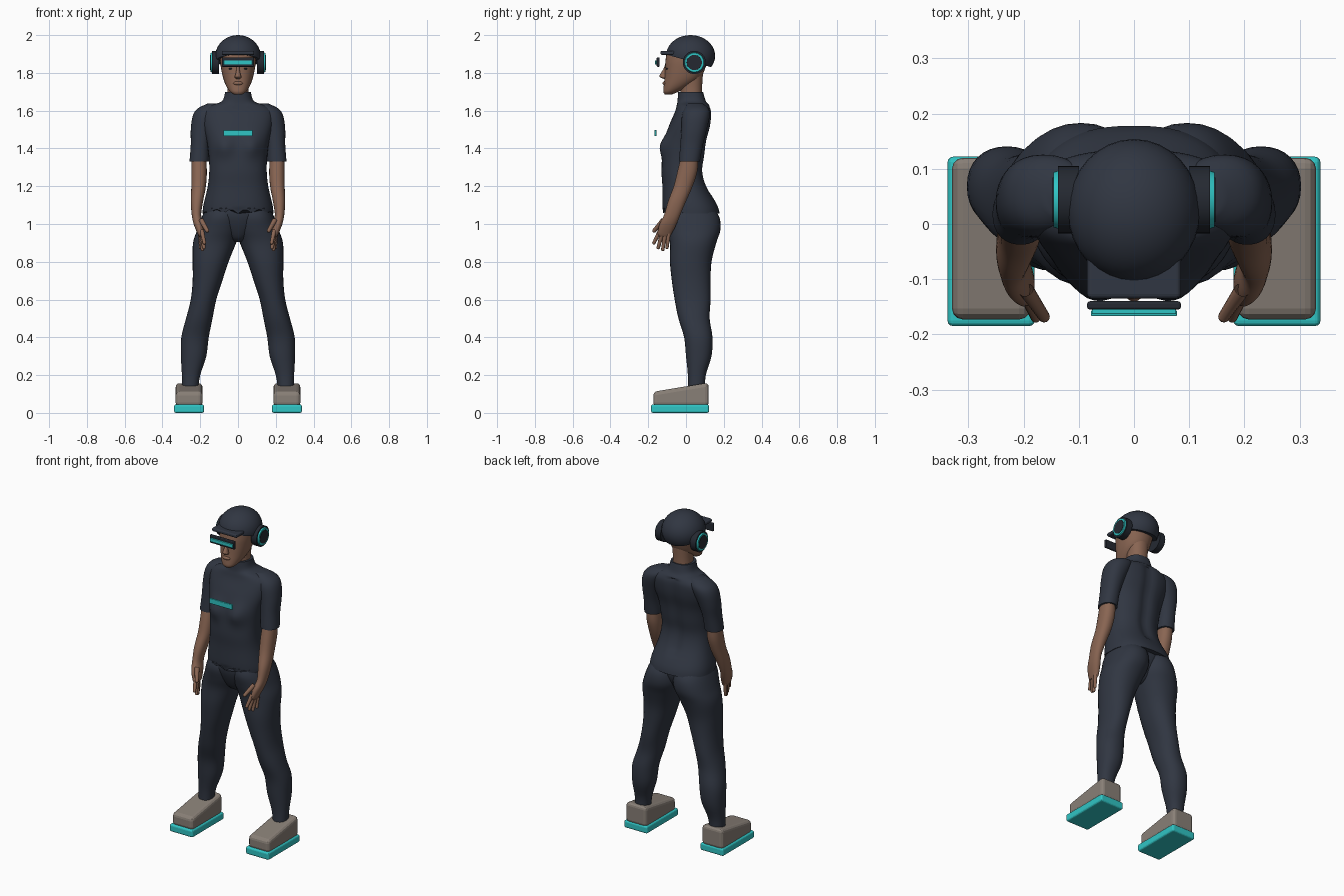
import bpy
import bmesh
import math
from mathutils import Vector, Matrix

default_cube = bpy.data.objects.get("Cube")
if default_cube:
    bpy.data.objects.remove(default_cube, do_unlink=True)


def make_material(name, red, green, blue):
    material = bpy.data.materials.new(name)
    material.use_nodes = True
    colour = (red, green, blue, 1)
    material.diffuse_color = colour
    material.node_tree.nodes["Principled BSDF"].inputs["Base Color"].default_value = colour
    return material


FABRIC = make_material("navy fabric", .030, .037, .054)
HARDWARE = make_material("dark plastic", .018, .022, .031)
SKIN = make_material("brown skin", .25, .13, .085)
TEAL = make_material("glowing teal", .03, .56, .56)
SHOE = make_material("warm grey shoe", .25, .215, .185)


def finish(name, bm, material, mirror=False, bevel=0, smooth=True):
    """Turn a bmesh into a finished object, optionally mirrored across x."""
    bmesh.ops.recalc_face_normals(bm, faces=bm.faces)
    mesh = bpy.data.meshes.new(name)
    bm.to_mesh(mesh)
    bm.free()
    mesh.materials.append(material)
    obj = bpy.data.objects.new(name, mesh)
    bpy.context.collection.objects.link(obj)
    if smooth:
        bpy.ops.object.select_all(action="DESELECT")
        obj.select_set(True)
        bpy.context.view_layer.objects.active = obj
        bpy.ops.object.shade_smooth_by_angle(angle=math.radians(50))
    if bevel:
        modifier = obj.modifiers.new("rounded edges", "BEVEL")
        modifier.width = bevel
        modifier.segments = 3
    if mirror:
        modifier = obj.modifiers.new("other side", "MIRROR")
        modifier.use_mirror_merge = False
    return obj


def spline(keys, steps=4):
    """Smoothly interpolate a list of slice tuples."""
    result = []
    for i in range(len(keys) - 1):
        a, b, c, d = (keys[max(i - 1, 0)], keys[i], keys[i + 1],
                      keys[min(i + 2, len(keys) - 1)])
        for step in range(steps):
            t = step / steps
            result.append([q + t / 2 * (r - p + t * (2 * p - 5 * q + 4 * r - s
                           + t * (3 * (q - r) + s - p)))
                           for p, q, r, s in zip(a, b, c, d)])
    result.append(list(keys[-1]))
    return result


def loft(name, slices, material, mirror=False, power=2.2, sides=32, shape=None):
    """Skin horizontal slices given as (z, x low, x high, y front, y back)."""
    bm = bmesh.new()
    rings = []
    for z, left, right, front, back in spline(slices):
        ring = []
        for k in range(sides):
            angle = math.tau * k / sides
            c, s = math.cos(angle), math.sin(angle)
            u = math.copysign(abs(c) ** (2 / power), c)
            v = math.copysign(abs(s) ** (2 / power), s)
            point = Vector(((left + right + u * (right - left)) / 2,
                            (front + back + v * (back - front)) / 2, z))
            if shape:
                shape(point)
            ring.append(bm.verts.new(point))
        rings.append(ring)
    for low, high in zip(rings, rings[1:]):
        for k in range(sides):
            n = (k + 1) % sides
            bm.faces.new((low[k], low[n], high[n], high[k]))
    bm.faces.new(rings[0])
    bm.faces.new(rings[-1])
    return finish(name, bm, material, mirror)


def centred(rows):
    return [(z, -half, half, front, back) for z, half, front, back in rows]


def box(name, low, high, material, bevel, mirror=False, shape=None):
    low, high = Vector(low), Vector(high)
    bm = bmesh.new()
    bmesh.ops.create_cube(bm, size=1)
    for vert in bm.verts:
        vert.co = (low + high) / 2 + vert.co * (high - low)
        if shape:
            shape(vert.co)
    return finish(name, bm, material, mirror, bevel, smooth=False)


def ball(name, centre, radii, material, mirror=False, cut=None):
    bm = bmesh.new()
    bmesh.ops.create_uvsphere(bm, u_segments=32, v_segments=20, radius=1)
    for vert in bm.verts:
        vert.co = Vector(centre) + vert.co * Vector(radii)
    if cut:
        geometry = bm.verts[:] + bm.edges[:] + bm.faces[:]
        bmesh.ops.bisect_plane(bm, geom=geometry, plane_co=cut[0],
                               plane_no=cut[1], clear_inner=True)
        bmesh.ops.holes_fill(bm, edges=[e for e in bm.edges if e.is_boundary])
    return finish(name, bm, material, mirror)


def finger(name, start, end, radius):
    start, end = Vector(start), Vector(end)
    axis = end - start
    turn = axis.to_track_quat("Z", "Y").to_matrix().to_4x4()
    bm = bmesh.new()
    bmesh.ops.create_cone(bm, segments=12, radius1=radius, radius2=radius * .75,
                          depth=axis.length, matrix=Matrix.Translation((start + end) / 2) @ turn)
    bmesh.ops.create_uvsphere(bm, u_segments=12, v_segments=8, radius=radius * .75,
                              matrix=Matrix.Translation(end))
    return finish(name, bm, SKIN, mirror=True)


def disc(name, inner, outer, radius, end_radius, material):
    """Round plate facing sideways, beside each ear."""
    bm = bmesh.new()
    place = Matrix.Translation(((inner + outer) / 2, .044, 1.855))
    bmesh.ops.create_cone(bm, cap_ends=True, segments=40, radius1=radius,
                          radius2=end_radius, depth=outer - inner,
                          matrix=place @ Matrix.Rotation(math.pi / 2, 4, "Y"))
    return finish(name, bm, material, mirror=True)


# Tunic with bust, spine groove and ragged front hem
def tunic_shape(p):
    if p.y < 0:
        bust = math.exp(-((abs(p.x) - .075) / .05) ** 2 - ((p.z - 1.41) / .055) ** 2)
        p.y -= .026 * bust
        if p.z < 1.08:
            p.z += .022 * abs(math.sin(p.x * 42)) * min(1, -p.y / .08)
    elif 1.15 < p.z < 1.62:
        p.y -= .014 * math.exp(-(p.x / .03) ** 2)


loft("tunic", centred([
    (1.055, .188, -.12, .178), (1.1, .183, -.125, .165), (1.2, .16, -.125, .11),
    (1.28, .152, -.13, .09), (1.36, .155, -.125, .1), (1.44, .165, -.115, .11),
    (1.52, .185, -.09, .13), (1.59, .19, -.06, .135), (1.625, .15, -.05, .125),
    (1.65, .085, -.045, .105), (1.7, .068, -.042, .09)]),
    FABRIC, power=2.4, sides=64, shape=tunic_shape)
loft("sleeves", [
    (1.33, .156, .256, -.037, .073), (1.34, .154, .256, -.037, .075),
    (1.42, .15, .25, -.03, .09), (1.5, .13, .25, -.025, .11),
    (1.57, .1, .24, -.022, .125), (1.61, .08, .215, -.01, .12),
    (1.638, .07, .16, .01, .09)], FABRIC, mirror=True)

# Trousers
loft("trouser_legs", [
    (.12, .212, .295, .01, .1), (.2, .2, .297, .01, .105), (.3, .168, .302, 0, .135),
    (.4, .155, .3, -.01, .14), (.5, .135, .275, -.04, .125), (.6, .115, .25, -.06, .13),
    (.7, .083, .24, -.075, .13), (.8, .05, .24, -.085, .135), (.9, .01, .238, -.085, .16),
    (.97, -.015, .215, -.1, .182), (1.04, -.015, .19, -.112, .175),
    (1.1, -.01, .165, -.09, .13)], FABRIC, mirror=True)
loft("trouser_seat", centred([
    (.905, .03, -.03, .06), (.93, .06, -.065, .1), (1, .13, -.1, .14),
    (1.06, .16, -.113, .15), (1.12, .15, -.1, .12)]), FABRIC)

# Bare forearms running into the palms, then the fingers
loft("forearms", [
    (1.36, .17, .245, -.025, .065), (1.28, .165, .247, -.045, .06),
    (1.2, .17, .247, -.065, .035), (1.12, .185, .25, -.095, 0),
    (1.05, .195, .245, -.115, -.03), (1, .185, .235, -.14, -.05),
    (.95, .18, .215, -.15, -.075), (.935, .188, .207, -.14, -.085)], SKIN, mirror=True)
finger("thumbs", (.195, -.12, 1.02), (.163, -.168, .965), .014)
finger("index_fingers", (.192, -.137, .965), (.178, -.17, .9), .012)
finger("middle_fingers", (.195, -.125, .955), (.18, -.147, .875), .012)
finger("ring_fingers", (.198, -.108, .955), (.188, -.123, .865), .012)
finger("little_fingers", (.202, -.09, .96), (.198, -.1, .875), .011)

# Head and face
loft("neck", centred([
    (1.64, .06, -.03, .085), (1.72, .055, -.03, .085), (1.8, .06, -.04, .09)]), SKIN)
loft("head", centred([
    (1.686, .022, -.112, -.075), (1.7, .042, -.12, -.04), (1.73, .062, -.118, .02),
    (1.77, .078, -.114, .075), (1.82, .089, -.111, .1), (1.87, .095, -.108, .115),
    (1.92, .09, -.095, .11), (1.96, .05, -.04, .08)]), SKIN)
loft("nose", centred([
    (1.768, .01, -.118, -.1), (1.778, .018, -.138, -.1), (1.79, .014, -.138, -.1),
    (1.82, .008, -.12, -.1), (1.84, .008, -.112, -.1)]), SKIN, sides=16)
ball("lips", (0, -.113, 1.745), (.026, .011, .01), SKIN)
ball("eyes", (.036, -.097, 1.822), (.014, .009, .006), HARDWARE, mirror=True)

# Cap and brim
ball("cap", (0, .024, 1.89), (.12, .13, .11), FABRIC,
     cut=((0, .02, 1.862), (0, .28, 1)))
box("cap_brim", (-.085, -.135, 1.895), (.085, -.02, 1.916), FABRIC, .008)

# Floating visor and chest light
box("visor", (-.085, -.155, 1.832), (.085, -.14, 1.882), HARDWARE, .005)
box("visor_light", (-.076, -.163, 1.844), (.076, -.154, 1.866), TEAL, .002)
box("chest_light", (-.078, -.167, 1.465), (.078, -.156, 1.497), TEAL, .003)

# Ear cups with lit rings
disc("ear_cups", .1, .138, .061, .061, HARDWARE)
disc("ear_cup_rings", .136, .146, .053, .05, TEAL)
disc("ear_cup_centres", .14, .148, .041, .04, HARDWARE)


# Shoes: wedge uppers on flat soles
def wedge(p):
    if p.z > .1:
        p.z = .16 if p.y > 0 else .112


box("shoe_soles", (.18, -.185, 0), (.338, .122, .045), TEAL, .01, mirror=True)
box("shoe_uppers", (.188, -.173, .035), (.33, .12, .16), SHOE, .02, mirror=True, shape=wedge)
